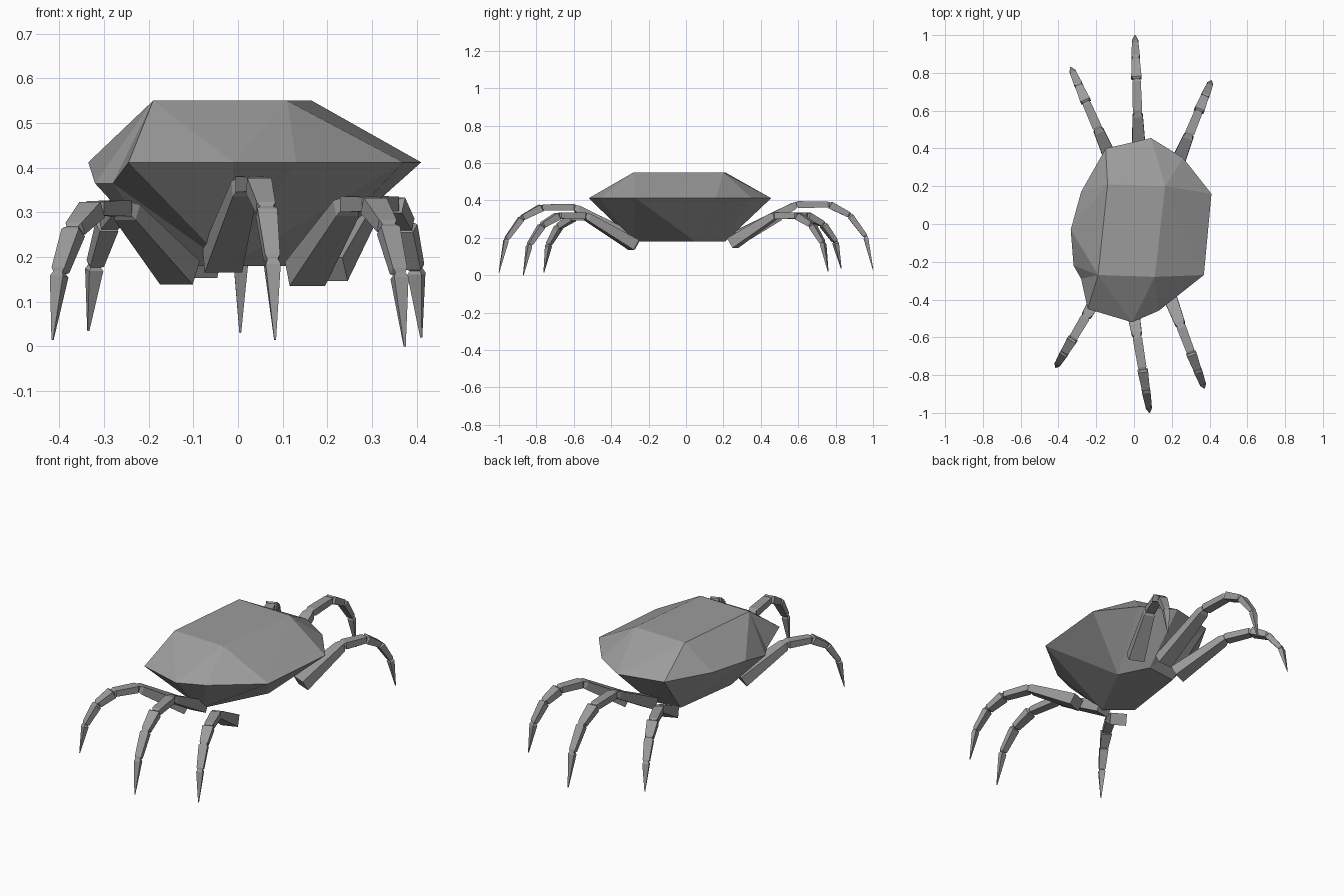
import bpy, bmesh, math
from mathutils import Vector

cube = bpy.data.objects.get("Cube")
if cube:
    bpy.data.objects.remove(cube)

grey = bpy.data.materials.new("stone_grey")
grey.use_nodes = True
grey.diffuse_color = (0.33, 0.33, 0.33, 1)
grey.node_tree.nodes["Principled BSDF"].inputs["Base Color"].default_value = grey.diffuse_color


def finish(bm, name):
    bmesh.ops.recalc_face_normals(bm, faces=bm.faces)
    mesh = bpy.data.meshes.new(name)
    bm.to_mesh(mesh)
    bm.free()
    mesh.materials.append(grey)
    obj = bpy.data.objects.new(name, mesh)
    bpy.context.collection.objects.link(obj)


def stitch(bm, small, big):
    """Join two counter-clockwise loops with triangles, taking the shorter diagonal."""
    n, m = len(small), len(big)
    start = min(range(m), key=lambda k: (big[k].co - small[0].co).length)
    i = j = 0
    while i < n or j < m:
        a, b = small[i % n], big[(start + j) % m]
        a2, b2 = small[(i + 1) % n], big[(start + j + 1) % m]
        step_big = i == n or (j < m and (b2.co - a.co).length < (a2.co - b.co).length)
        bm.faces.new((a, b, b2) if step_big else (a, b, a2))
        i, j = (i, j + 1) if step_big else (i + 1, j)


# Faceted shell: flat top, wide rim, small flat belly
TOP = [(0.11, -0.28), (0.165, 0.2), (-0.14, 0.21), (-0.19, -0.27)]
RIM = [(0.37, -0.27), (0.41, 0.16), (0.26, 0.35), (0.09, 0.455), (-0.15, 0.4), (-0.28, 0.17),
       (-0.335, -0.03), (-0.32, -0.22), (-0.28, -0.29), (-0.245, -0.45), (-0.01, -0.52), (0.13, -0.46)]
BELLY = [(0.15, 0.05), (0.07, 0.21), (-0.1, 0.19), (-0.15, -0.17), (-0.02, -0.28)]
NOTCH = (7, 8)

bm = bmesh.new()
top = [bm.verts.new((x, y, 0.55)) for x, y in TOP]
rim = [bm.verts.new((x, y, 0.365 if k in NOTCH else 0.412)) for k, (x, y) in enumerate(RIM)]
belly = [bm.verts.new((x, y, 0.18)) for x, y in BELLY]
bm.faces.new(top)
bm.faces.new(belly)
stitch(bm, top, rim)
stitch(bm, belly, rim)
finish(bm, "shell")

# Leg joints: share of the reach, share of the height
JOINTS = [(0, 0.5), (0.44, 0.98), (0.68, 0.98), (0.83, 0.82), (0.945, 0.5), (1, 0)]
# Segment widths at both ends
WIDTHS = [(0.085, 0.055), (0.05, 0.045), (0.055, 0.042), (0.045, 0.034), (0.034, 0.004)]


def leg(name, root, tip, height):
    """Arched leg of five tapered square segments with pinched joints."""
    foot = Vector(tip)
    base = Vector((*root, foot.z))
    out = foot - base
    side = Vector((-out.y, out.x, 0)).normalized()
    knots = [base + out * t + Vector((0, 0, (height - foot.z) * f)) for t, f in JOINTS]
    bm = bmesh.new()
    rings = []

    def ring(centre, axis, width):
        up = axis.cross(side).normalized()
        s, u = side * width / 2, up * width * 0.36
        rings.append([bm.verts.new(centre + d) for d in (s + u, u - s, -s - u, s - u)])

    for k, (w0, w1) in enumerate(WIDTHS):
        a, b = knots[k], knots[k + 1]
        axis = b - a
        last = k == len(WIDTHS) - 1
        ring(a + axis * (0.06 if k else 0), axis, w0)
        ring(b if last else a + axis * 0.94, axis, w1)
        if not last:
            bend = axis.normalized() + (knots[k + 2] - b).normalized()
            ring(b, bend, w1 * 0.7)
    for r, q in zip(rings, rings[1:]):
        for k in range(4):
            bm.faces.new((r[k], r[k - 1], q[k - 1], q[k]))
    bm.faces.new(rings[0])
    bm.faces.new(rings[-1])
    finish(bm, name)


leg("front_left_leg", (0.15, -0.28), (0.373, -0.87, 0), 0.325)
leg("front_middle_leg", (-0.035, -0.28), (0.083, -1, 0.015), 0.37)
leg("front_right_leg", (-0.13, -0.28), (-0.415, -0.76, 0.015), 0.315)
leg("back_left_leg", (0.2, 0.25), (0.41, 0.76, 0.02), 0.325)
leg("back_middle_leg", (0.03, 0.27), (0.005, 1, 0.03), 0.385)
leg("back_right_leg", (-0.08, 0.25), (-0.335, 0.83, 0.035), 0.325)
